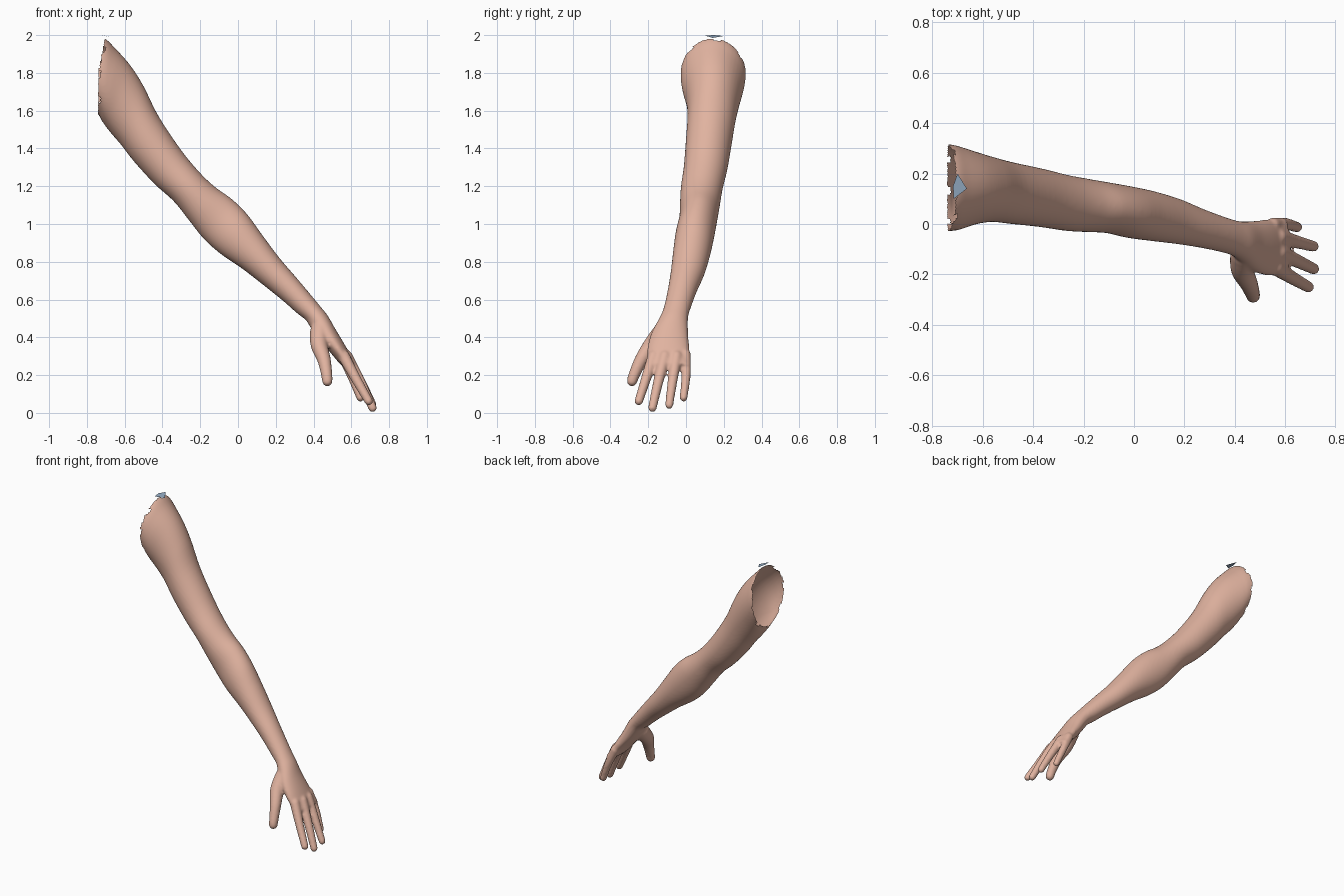
import bpy, bmesh, math
from mathutils import Vector, Matrix

if "Cube" in bpy.data.objects:
    bpy.data.objects.remove(bpy.data.objects["Cube"])


def material(name, rgb):
    m = bpy.data.materials.new(name)
    m.diffuse_color = (*rgb, 1)
    m.use_nodes = True
    m.node_tree.nodes["Principled BSDF"].inputs["Base Color"].default_value = m.diffuse_color
    return m


skin = material("skin", (0.75, 0.45, 0.35))
blue = material("grey_blue", (0.30, 0.42, 0.56))

# Arm sections: upper x, upper z, lower x, lower z, y min, y max
SECTIONS = [
    (-0.80, 2.01, -0.84, 1.70, -0.030, 0.325),
    (-0.71, 1.985, -0.74, 1.58, -0.028, 0.315),
    (-0.65, 1.93, -0.72, 1.545, -0.020, 0.305),
    (-0.57, 1.84, -0.68, 1.49, 0.000, 0.285),
    (-0.50, 1.73, -0.62, 1.42, 0.008, 0.265),
    (-0.42, 1.57, -0.55, 1.33, 0.000, 0.245),
    (-0.30, 1.39, -0.44, 1.21, -0.012, 0.22),
    (-0.20, 1.27, -0.34, 1.12, -0.027, 0.195),
    (-0.12, 1.195, -0.26, 1.02, -0.032, 0.18),
    (-0.03, 1.13, -0.18, 0.92, -0.036, 0.165),
    (0.05, 1.05, -0.09, 0.84, -0.055, 0.15),
    (0.13, 0.94, 0.02, 0.765, -0.068, 0.13),
    (0.22, 0.82, 0.13, 0.68, -0.080, 0.10),
    (0.31, 0.715, 0.23, 0.60, -0.095, 0.06),
    (0.39, 0.62, 0.31, 0.53, -0.112, 0.03),
    (0.435, 0.565, 0.36, 0.49, -0.127, 0.015),
    (0.475, 0.515, 0.385, 0.45, -0.150, 0.010),
    (0.515, 0.445, 0.43, 0.385, -0.185, 0.012),
    (0.56, 0.37, 0.48, 0.33, -0.203, 0.017),
    (0.60, 0.30, 0.535, 0.265, -0.205, 0.023),
    (0.622, 0.262, 0.572, 0.235, -0.203, 0.024),
]

# Digits: points of x, y, z, radius
DIGITS = [
    [(0.435, -0.12, 0.43, 0.054), (0.43, -0.18, 0.36, 0.046),
     (0.456, -0.237, 0.28, 0.036), (0.47, -0.275, 0.20, 0.030), (0.473, -0.286, 0.168, 0.028)],
    [(0.56, -0.172, 0.30, 0.032), (0.625, -0.212, 0.18, 0.027), (0.692, -0.25, 0.062, 0.023)],
    [(0.575, -0.112, 0.30, 0.032), (0.65, -0.148, 0.16, 0.027), (0.713, -0.178, 0.026, 0.023)],
    [(0.575, -0.050, 0.30, 0.031), (0.65, -0.072, 0.165, 0.026), (0.713, -0.089, 0.042, 0.022)],
    [(0.55, -0.004, 0.31, 0.029), (0.60, 0.000, 0.20, 0.025), (0.648, -0.013, 0.08, 0.021)],
]


def spline(rows, steps):
    """Smooth curve through the rows."""
    rows = [Vector(r) for r in rows]
    out = []
    for i in range(len(rows) - 1):
        a, b = rows[max(i - 1, 0)], rows[i]
        c, d = rows[i + 1], rows[min(i + 2, len(rows) - 1)]
        for k in range(steps):
            t = k / steps
            out.append(0.5 * (2 * b + (c - a) * t + (2 * a - 5 * b + 4 * c - d) * t * t
                              + (3 * b - a - 3 * c + d) * t ** 3))
    return out + [rows[-1]]


bm = bmesh.new()

# Arm and palm loft
SIDES = 40
rings = []
for ux, uz, lx, lz, y0, y1 in spline(SECTIONS, 5):
    mid = Vector(((ux + lx) / 2, (y0 + y1) / 2, (uz + lz) / 2))
    up = Vector(((ux - lx) / 2, 0, (uz - lz) / 2))
    side = Vector((0, (y1 - y0) / 2, 0))
    rings.append([bm.verts.new(mid + up * math.cos(a) + side * math.sin(a))
                  for a in (2 * math.pi * j / SIDES for j in range(SIDES))])
for r, s in zip(rings, rings[1:]):
    for j in range(SIDES):
        k = (j + 1) % SIDES
        bm.faces.new((r[j], r[k], s[k], s[j]))
bm.faces.new(rings[0][::-1])
bm.faces.new(rings[-1])

# Thumb and fingers as tapered capsules
for digit in DIGITS:
    pts = spline(digit, 4)
    for p in pts:
        bmesh.ops.create_icosphere(bm, subdivisions=3, radius=p[3],
                                   matrix=Matrix.Translation(p.to_3d()))
    for p, q in zip(pts, pts[1:]):
        a, b = p.to_3d(), q.to_3d()
        rot = (b - a).to_track_quat('Z', 'Y').to_matrix().to_4x4()
        bmesh.ops.create_cone(bm, cap_ends=True, segments=24, radius1=p[3], radius2=q[3],
                              depth=(b - a).length, matrix=Matrix.Translation((a + b) / 2) @ rot)

bmesh.ops.recalc_face_normals(bm, faces=bm.faces)
mesh = bpy.data.meshes.new("arm")
bm.to_mesh(mesh)
bm.free()
arm = bpy.data.objects.new("arm", mesh)
bpy.context.collection.objects.link(arm)

# Fuse into one skin
remesh = arm.modifiers.new("fuse", 'REMESH')
remesh.mode = 'VOXEL'
remesh.voxel_size = 0.0075
smooth = arm.modifiers.new("soften", 'SMOOTH')
smooth.factor = 0.5
smooth.iterations = 8
fused = bpy.data.meshes.new_from_object(arm.evaluated_get(bpy.context.evaluated_depsgraph_get()))
arm.modifiers.clear()
arm.data = fused

# Ragged open shoulder
bm = bmesh.new()
bm.from_mesh(fused)


def beyond_cut(p):
    ang = math.atan2(p.y - 0.145, p.z - 1.78)
    jag = 0.012 if int((ang + 4) * 5) % 4 == 0 else 0.0
    return p.x < -0.74 + 0.2 * max(0, p.z - 1.8) + jag


bmesh.ops.delete(bm, geom=[f for f in bm.faces if beyond_cut(f.calc_center_median())],
                 context='FACES')
for f in bm.faces:
    f.smooth = True
    f.material_index = 0
bm.to_mesh(fused)
bm.free()
fused.materials.clear()
fused.materials.append(skin)

# Small loose plate on top of the shoulder
plate = bpy.data.meshes.new("shoulder_plate")
plate.from_pydata([(-0.70, 0.20, 1.995), (-0.715, 0.10, 1.998),
                   (-0.663, 0.14, 1.985), (-0.718, 0.15, 2.0)], [], [(0, 3, 1, 2)])
plate.materials.append(blue)
bpy.context.collection.objects.link(bpy.data.objects.new("shoulder_plate", plate))
